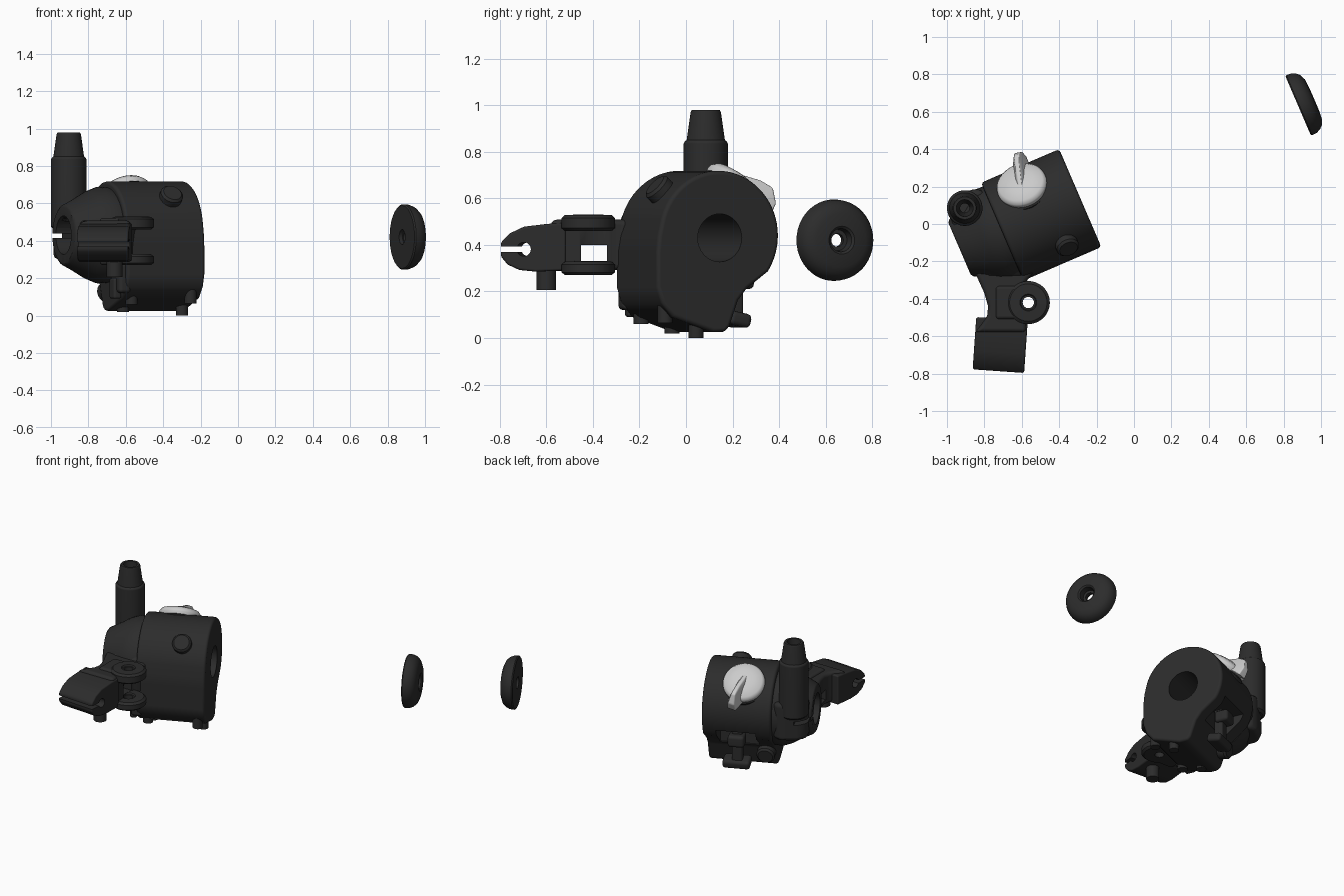
import bpy, bmesh, math
from mathutils import Matrix, Vector

if "Cube" in bpy.data.objects:
    bpy.data.objects.remove(bpy.data.objects["Cube"])

T = Matrix.Translation
R = lambda deg, ax: Matrix.Rotation(math.radians(deg), 4, ax)
# Handlebar frame: local x runs along the bar, y to the back, origin under the inner end face
BAR = T((-0.29, 0.145, 0)) @ R(23.3, 'Z')
AXIS = BAR @ T((0, 0, 0.43)) @ R(90, 'Y')      # local z runs along the bar


def material(name, v):
    m = bpy.data.materials.new(name)
    m.diffuse_color = (v, v, v, 1)
    m.use_nodes = True
    m.node_tree.nodes["Principled BSDF"].inputs["Base Color"].default_value = m.diffuse_color
    return m


DARK = material("black_plastic", 0.025)
LIGHT = material("light_plastic", 0.65)


def smooth(ob):
    """Smooth shading with sharp edges kept and big faces kept flat."""
    bpy.ops.object.select_all(action='DESELECT')
    bpy.context.view_layer.objects.active = ob
    ob.select_set(True)
    bpy.ops.object.shade_smooth_by_angle(angle=math.radians(35))
    w = ob.modifiers.new("flat_faces", 'WEIGHTED_NORMAL')
    w.weight, w.keep_sharp = 100, True


def bake(ob):
    bpy.context.view_layer.update()
    ev = ob.evaluated_get(bpy.context.evaluated_depsgraph_get())
    me = bpy.data.meshes.new_from_object(ev)
    ob.modifiers.clear()
    ob.data = me


def finish(name, bm, mat, bevel=0, matrix=Matrix()):
    bmesh.ops.remove_doubles(bm, verts=bm.verts, dist=1e-5)
    bmesh.ops.transform(bm, matrix=matrix, verts=bm.verts)
    bmesh.ops.recalc_face_normals(bm, faces=bm.faces)
    me = bpy.data.meshes.new(name)
    bm.to_mesh(me)
    bm.free()
    ob = bpy.data.objects.new(name, me)
    bpy.context.collection.objects.link(ob)
    me.materials.append(mat)
    if bevel:
        b = ob.modifiers.new("bevel", 'BEVEL')
        b.width, b.segments = bevel, 3
        b.limit_method, b.angle_limit = 'ANGLE', math.radians(35)
        bake(ob)
    smooth(ob)
    return ob


def prism(name, pts, axis, a, b, matrix=Matrix(), bevel=0.0, mat=None):
    """Polygon extruded from a to b along axis ('x': pts are y,z; 'z': pts are x,y)."""
    bm = bmesh.new()
    place = (lambda p, d: (d, *p)) if axis == 'x' else (lambda p, d: (*p, d))
    lo, hi = ([bm.verts.new(place(p, d)) for p in pts] for d in (a, b))
    n = len(pts)
    bm.faces.new(lo)
    bm.faces.new(hi)
    for i in range(n):
        bm.faces.new((lo[i], lo[(i + 1) % n], hi[(i + 1) % n], hi[i]))
    return finish(name, bm, mat or DARK, bevel, matrix)


def box(name, lo, hi, matrix=Matrix(), bevel=0.0):
    pts = [(lo[1], lo[2]), (hi[1], lo[2]), (hi[1], hi[2]), (lo[1], hi[2])]
    return prism(name, pts, 'x', lo[0], hi[0], matrix, bevel)


def lathe(name, prof, matrix=Matrix(), mat=None, n=48, closed=False):
    """Profile of (radius, height) points turned about local z."""
    bm = bmesh.new()
    vs = [bm.verts.new((r, 0, h)) for r, h in prof]
    es = [bm.edges.new(p) for p in zip(vs, vs[1:])]
    if closed:
        es.append(bm.edges.new((vs[-1], vs[0])))
    bmesh.ops.spin(bm, geom=vs + es, cent=(0, 0, 0), axis=(0, 0, 1),
                   angle=2 * math.pi, steps=n, use_duplicate=False)
    return finish(name, bm, mat or DARK, 0, matrix)


def rod(name, r, a, b, matrix=Matrix(), c=0.0):
    """Cylinder with an optional chamfer c at its far end."""
    return lathe(name, [(0, a), (r, a), (r, b - c), (r - c, b), (0, b)], matrix, n=32)


def cut(ob, *cutters):
    ob.modifiers.clear()
    for c in cutters:
        m = ob.modifiers.new("cut", 'BOOLEAN')
        m.object, m.operation, m.solver = c, 'DIFFERENCE', 'EXACT'
    bake(ob)
    for c in cutters:
        bpy.data.objects.remove(c)
    smooth(ob)


def bore():
    return rod("bore", 0.103, -0.9, 0.2, AXIS)


def slit():
    return box("slit", (-0.8, 0, 0.415), (-0.6, 0.4, 0.44), BAR)


# Main switch housing: round top, squared-off lower front
arc = [(0.278 * math.cos(math.radians(t)), 0.44 + 0.278 * math.sin(math.radians(t)))
       for t in range(-34, 167, 5)]
low = [(-0.285, 0.44), (-0.292, 0.37), (-0.292, 0.22), (-0.27, 0.15), (-0.22, 0.09),
       (-0.03, 0.025), (0.03, 0.025), (0.05, 0.05), (0.09, 0.16), (0.13, 0.21)]
housing = prism("switch_housing", arc + low, 'x', -0.455, 0.0, BAR, 0.018)
cut(housing, bore(), box("recess", (-0.35, 0.1, 0.19), (-0.09, 0.4, 0.335), BAR))

# Handlebar clamp with bore and slit
clamp = lathe("handlebar_clamp", [(0, -0.45), (0.255, -0.45), (0.258, -0.5), (0.235, -0.56),
              (0.195, -0.63), (0.165, -0.69), (0.15, -0.70), (0, -0.70)], AXIS)
cut(clamp, bore(), slit())

# Mirror stem socket on the clamp, with its foot
stem = lathe("mirror_socket", [(0, 0.46), (0.08, 0.46), (0.095, 0.475), (0.095, 0.835),
             (0.09, 0.845), (0.082, 0.85), (0.065, 0.97), (0.06, 0.98), (0.045, 0.98),
             (0.04, 0.85), (0.025, 0.8), (0.025, 0.5), (0, 0.5)], T((-0.905, 0.085, 0)))
cut(stem, bore())
foot = prism("socket_foot", [(-0.68, 0.0), (-0.46, 0.0), (-0.46, 0.24), (-0.52, 0.27),
             (-0.62, 0.25), (-0.68, 0.2)], 'z', 0.3, 0.56, BAR, 0.03)
cut(foot, bore(), slit())

# Lever bracket: neck reaching forward with two pivot ears
neck = prism("lever_bracket", [(-0.88, -0.16), (-0.85, -0.26), (-0.80, -0.37), (-0.78, -0.44),
             (-0.785, -0.49), (-0.82, -0.54), (-0.855, -0.58), (-0.575, -0.58), (-0.575, -0.46),
             (-0.60, -0.42), (-0.60, -0.34), (-0.54, -0.26), (-0.52, -0.12)],
             'z', 0.292, 0.508, bevel=0.025)
cut(neck, box("window", (-1.0, -0.45, 0.33), (-0.4, -0.34, 0.4)), bore())
root = prism("bracket_root", [(-0.29, 0.30), (-0.29, 0.50), (-0.23, 0.545), (-0.14, 0.65),
             (-0.03, 0.64), (-0.03, 0.28)], 'x', -0.8, -0.58, bevel=0.03)
cut(root, bore())
for name, a, b in (("pivot_ear_top", 0.46, 0.53), ("pivot_ear_bottom", 0.27, 0.33)):
    lathe(name, [(0.03, a), (0.1, a), (0.115, a + 0.012), (0.115, b - 0.015), (0.1, b - 0.002),
                 (0.045, b), (0.04, b - 0.008), (0.03, b - 0.008)],
          T((-0.565, -0.42, 0)), closed=True)
    box(name + "_web", (-0.74, -0.51, a), (-0.6, -0.33, b - 0.008), bevel=0.02)

# Split jaws at the end of the bracket
jaw = [(-0.80, 0.35), (-0.77, 0.315), (-0.72, 0.292), (-0.65, 0.285), (-0.52, 0.29),
       (-0.52, 0.495), (-0.60, 0.49), (-0.70, 0.478), (-0.76, 0.45), (-0.80, 0.41)]
JAW = T((-0.715, -0.642, 0)) @ R(-4, 'Z') @ T((0, 0.655, 0))
jaws = prism("lever_jaws", jaw, 'x', -0.138, 0.138, JAW, 0.01)
cut(jaws, box("slit", (-0.3, -0.9, 0.37), (0.3, -0.7, 0.392), JAW),
    rod("pin_hole", 0.03, -0.3, 0.3, JAW @ T((0, -0.7, 0.381)) @ R(90, 'Y')))
rod("jaw_stud", 0.042, 0.205, 0.32, T((-0.66, -0.6, 0)))

# Rotary selector knob with raised pointer
KNOB = BAR @ T((-0.26, 0, 0.44)) @ R(-38, 'X') @ T((0, 0.01, 0))
lathe("selector_knob", [(0, 0.25), (0.13, 0.25), (0.137, 0.275), (0.135, 0.29), (0.12, 0.308),
      (0.07, 0.322), (0, 0.327)], KNOB, LIGHT)
bm = bmesh.new()
for x, y, z in ((.01, -.05, .318), (.012, .08, .365), (.014, .14, .37), (.022, .19, .32),
                (.03, .2, .26), (.03, -.02, .3), (.05, .13, .26)):
    for s in (-1, 1):
        bm.verts.new((x * s, y, z))
bmesh.ops.convex_hull(bm, input=bm.verts)
finish("knob_pointer", bm, LIGHT, 0.008, KNOB @ R(-16, 'Z'))
rod("knob_collar", 0.14, 0.2, 0.262, KNOB, 0.01)

# Push button on the front shoulder
BUTTON = BAR @ T((-0.165, 0, 0.44)) @ R(47, 'X')
rod("push_button", 0.062, 0.2, 0.318, BUTTON, 0.012)

# Thumb toggle in the rear recess, with paddle and round button
box("toggle_stem", (-0.25, 0.13, 0.09), (-0.18, 0.19, 0.31), BAR, 0.012)
box("toggle_head", (-0.27, 0.14, 0.21), (-0.16, 0.235, 0.29), BAR, 0.02)
PADDLE = BAR @ T((-0.21, 0.155, 0.08)) @ R(-12, 'X')
box("toggle_paddle", (-0.09, -0.05, -0.03), (0.09, 0.05, 0.03), PADDLE, 0.02)
rod("rear_button", 0.06, 0, 0.11, BAR @ T((-0.39, 0.03, 0.15)) @ R(-105, 'X'), 0.012)

# Trigger switch on the outer lower front, and underside screws
box("trigger_switch", (-0.49, -0.27, 0.12), (-0.42, -0.14, 0.28), BAR, 0.02)
box("trigger_tab", (-0.505, -0.23, 0.09), (-0.46, -0.16, 0.2), BAR, 0.012)
for i, (u, v, z) in enumerate(((-0.05, -0.09, 0), (-0.06, -0.23, 0.065), (-0.39, -0.2, 0.06),
                               (-0.38, -0.06, 0.02))):
    rod(f"screw_boss_{i + 1}", 0.032, z, z + 0.1, BAR @ T((u, v, 0)))

# Bar-end ring, standing apart on the same axis
RING = BAR @ T((0, -0.014, 0.42)) @ R(90, 'Y')
lathe("bar_end_ring", [(0.04, 1.265), (0.168, 1.265), (0.175, 1.272), (0.173, 1.298),
      (0.163, 1.322), (0.145, 1.341), (0.115, 1.354), (0.06, 1.358), (0.05, 1.35),
      (0.045, 1.31), (0.028, 1.31), (0.028, 1.285), (0.04, 1.285)], RING, closed=True)
